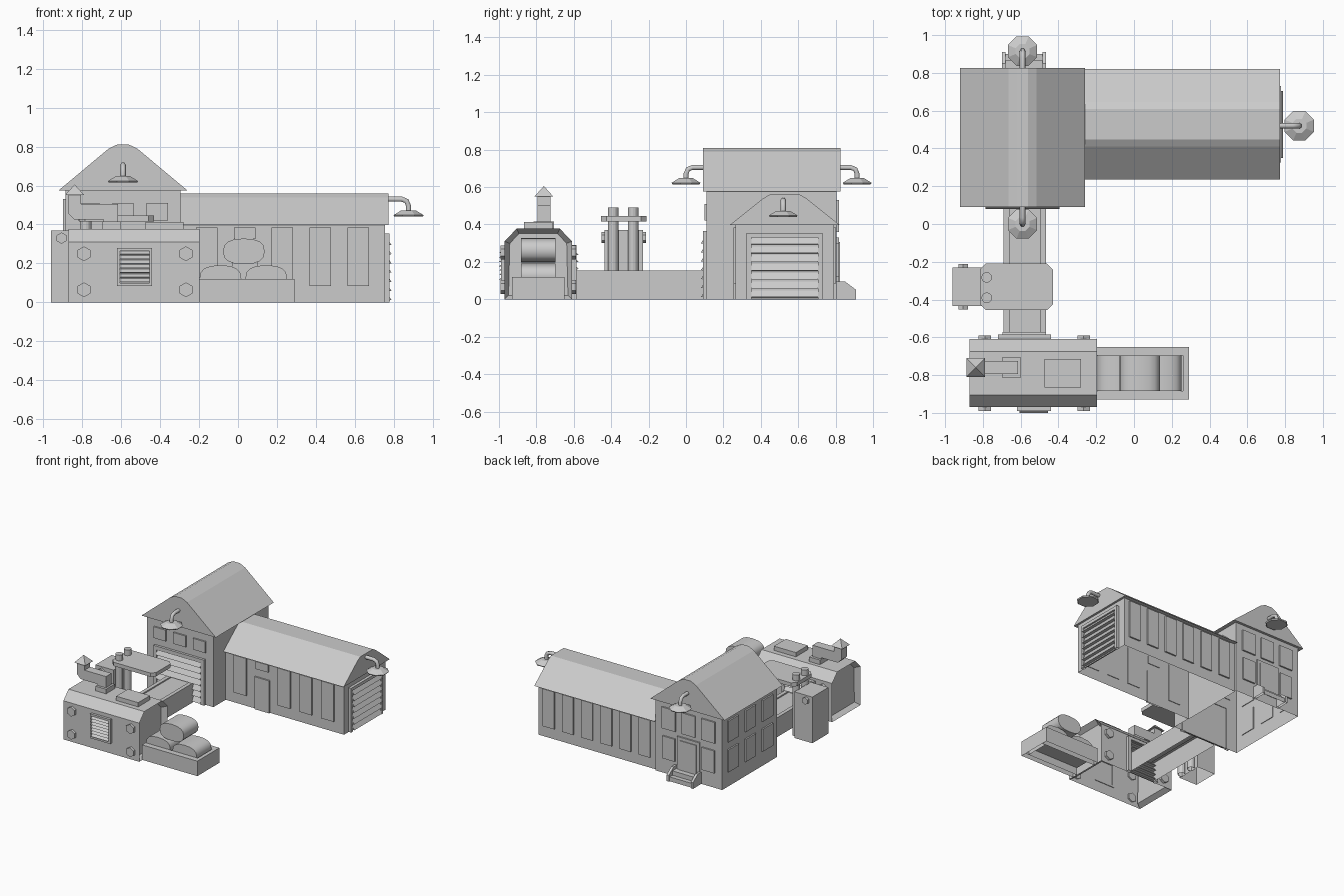
import bpy, bmesh, math
from mathutils import Matrix

cube = bpy.data.objects.get("Cube")
if cube:
    bpy.data.objects.remove(cube)

grey = bpy.data.materials.new("plain grey")
grey.use_nodes = True
grey.diffuse_color = (0.6, 0.6, 0.6, 1)
grey.node_tree.nodes["Principled BSDF"].inputs["Base Color"].default_value = (0.6, 0.6, 0.6, 1)


def finish(name, bm):
    """Leave faces on the ground open, then make the object."""
    bmesh.ops.recalc_face_normals(bm, faces=bm.faces)
    ground = [f for f in bm.faces if all(v.co.z < 0.001 for v in f.verts)]
    bmesh.ops.delete(bm, geom=ground, context='FACES')
    mesh = bpy.data.meshes.new(name)
    bm.to_mesh(mesh)
    bm.free()
    mesh.materials.append(grey)
    ob = bpy.data.objects.new(name, mesh)
    bpy.context.collection.objects.link(ob)
    return ob


def extrude(name, pts, axis, lo, hi, recess=None):
    """Extrude a 2D outline along an axis; recess=(inset, depth) sinks both end faces."""
    place = {'x': lambda a, b, t: (t, a, b), 'y': lambda a, b, t: (a, t, b),
             'z': lambda a, b, t: (a, b, t)}[axis]
    bm = bmesh.new()
    ends = [[bm.verts.new(place(a, b, t)) for a, b in pts] for t in (lo, hi)]
    caps = [bm.faces.new(e) for e in ends]
    n = len(pts)
    for i in range(n):
        j = (i + 1) % n
        bm.faces.new((ends[0][i], ends[0][j], ends[1][j], ends[1][i]))
    bmesh.ops.recalc_face_normals(bm, faces=bm.faces)
    if recess:
        bmesh.ops.inset_individual(bm, faces=caps, thickness=recess[0], depth=0)
        for f in caps:
            bmesh.ops.translate(bm, verts=f.verts, vec=-f.normal * recess[1])
    return finish(name, bm)


def box(name, x0, x1, y0, y1, z0, z1):
    return extrude(name, [(x0, y0), (x1, y0), (x1, y1), (x0, y1)], 'z', z0, z1)


def cylinder(name, r1, r2, depth, loc, sides=8, rot=None):
    bm = bmesh.new()
    m = Matrix.Translation(loc) @ (rot or Matrix())
    bmesh.ops.create_cone(bm, cap_ends=True, segments=sides, radius1=r1, radius2=r2,
                          depth=depth, matrix=m)
    return finish(name, bm)


# A wall is (axis of its normal, outward sign, plane position)
TALL_FRONT, TALL_BACK, TALL_LEFT = ('y', -1, 0.11), ('y', 1, 0.805), ('x', -1, -0.885)
WING_FRONT, WING_BACK, WING_END = ('y', -1, 0.265), ('y', 1, 0.79), ('x', 1, 0.755)
OVEN_FRONT, OVEN_BACK = ('y', -1, -0.97), ('y', 1, -0.61)


def panel(name, wall, u, w, z0, z1, t=0.012):
    axis, s, p = wall
    a, b = sorted((p - s * 0.005, p + s * t))
    if axis == 'y':
        return box(name, u - w / 2, u + w / 2, a, b, z0, z1)
    return box(name, a, b, u - w / 2, u + w / 2, z0, z1)


def slats(name, wall, u, w, z0, z1, count, t0, t1):
    """Saw-tooth louvres across a wall."""
    axis, s, p = wall
    h = (z1 - z0) / count
    pts = [(p, z0)]
    for i in range(count):
        z = z0 + i * h
        pts += [(p + s * t0, z + 0.001), (p + s * t0, z + h * 0.22),
                (p + s * t1, z + h * 0.25), (p + s * t0, z + h)]
    pts.append((p, z1))
    other = 'x' if axis == 'y' else 'y'
    return extrude(name, pts, other, u - w / 2, u + w / 2)


def shutter(name, wall, u, w, z0, z1, rim, count, t=0.02):
    """Framed slatted door or vent; the frame is open below when it stands on the ground."""
    for side in (-1, 1):
        panel(name + "_jamb", wall, u + side * (w - rim) / 2, rim, z0, z1, t)
    panel(name + "_lintel", wall, u, w - 2 * rim, z1 - rim, z1, t)
    low = z0
    if z0 > 0.05:
        panel(name + "_sill", wall, u, w - 2 * rim, z0, z0 + rim, t)
        low = z0 + rim
    slats(name + "_slats", wall, u, w - 2 * rim, low, z1 - rim, count, t * 0.4, t * 1.5)


def lamp(name, wall, u, z, reach):
    """Gooseneck wall lamp with an eight-sided hood."""
    axis, s, p = wall
    def at(d, zz):
        return (u, p + s * d, zz) if axis == 'y' else (p + s * d, u, zz)
    cu = bpy.data.curves.new(name + "_pipe", 'CURVE')
    cu.dimensions = '3D'
    cu.bevel_depth, cu.bevel_resolution, cu.use_fill_caps = 0.015, 1, True
    path = [(0, z), (reach - 0.035, z), (reach - 0.01, z - 0.01), (reach, z - 0.035), (reach, z - 0.06)]
    sp = cu.splines.new('POLY')
    sp.points.add(len(path) - 1)
    for pt, (d, zz) in zip(sp.points, path):
        pt.co = (*at(d, zz), 1)
    cu.materials.append(grey)
    ob = bpy.data.objects.new(name + "_pipe", cu)
    bpy.context.collection.objects.link(ob)
    turn = Matrix.Rotation(math.pi / 8, 4, 'Z')
    cylinder(name + "_hood", 0.084, 0.04, 0.025, at(reach, z - 0.07), 8, turn)
    cylinder(name + "_rim", 0.078, 0.084, 0.008, at(reach, z - 0.086), 8, turn)


def roof(name, mid, half, eave, top, flat, shoulder, axis, lo, hi):
    right = [(half, eave), (shoulder, top - 0.022), (flat, top)]
    pts = [(mid + a, z) for a, z in right] + [(mid - a, z) for a, z in reversed(right)]
    return extrude(name, pts, axis, lo, hi)


# Tall hall
box("tall_hall_walls", -0.885, -0.295, 0.11, 0.805, 0, 0.58)
roof("tall_hall_roof", -0.59, 0.33, 0.575, 0.81, 0.03, 0.075, 'y', 0.09, 0.825)
for u in (-0.765, -0.59, -0.415):
    panel("tall_front_window", TALL_FRONT, u, 0.11, 0.42, 0.51)
    panel("tall_back_window", TALL_BACK, u, 0.12, 0.36, 0.53)
    if u != -0.59:
        panel("tall_back_lower_window", TALL_BACK, u, 0.11, 0.12, 0.3)
for u in (0.24, 0.457, 0.675):
    panel("tall_side_window", TALL_LEFT, u, 0.13, 0.36, 0.53)
    panel("tall_side_lower_window", TALL_LEFT, u, 0.13, 0.12, 0.3)
shutter("tall_front_door", TALL_FRONT, -0.59, 0.45, 0, 0.365, 0.03, 7)
lamp("front_lamp", TALL_FRONT, -0.59, 0.705, 0.11)
lamp("back_lamp", TALL_BACK, -0.59, 0.705, 0.11)

# Back door and steps
panel("back_door_frame", TALL_BACK, -0.59, 0.2, 0.07, 0.33, 0.012)
panel("back_door", TALL_BACK, -0.59, 0.15, 0.07, 0.305, 0.018)
for x in (-0.7, -0.485):
    extrude("step_side", [(0.8, 0), (0.91, 0), (0.91, 0.05), (0.85, 0.095), (0.8, 0.095)],
            'x', x, x + 0.02)
extrude("steps", [(0.8, 0), (0.9, 0), (0.9, 0.035), (0.865, 0.035), (0.865, 0.07), (0.8, 0.07)],
        'x', -0.68, -0.485)

# Long wing
box("wing_walls", -0.3, 0.755, 0.265, 0.79, 0, 0.42)
roof("wing_roof", 0.528, 0.293, 0.398, 0.56, 0.08, 0.118, 'x', -0.295, 0.772)
for i in range(5):
    u = -0.16 + 0.194 * i
    if i == 1:
        panel("wing_small_window", WING_FRONT, u, 0.11, 0.325, 0.385)
        panel("wing_door", WING_FRONT, u, 0.13, 0, 0.26)
    else:
        panel("wing_front_window", WING_FRONT, u, 0.11, 0.085, 0.385)
for i in range(6):
    panel("wing_back_window", WING_BACK, 0.66 - 0.17 * i, 0.1, 0.085, 0.385)
shutter("wing_end_door", WING_END, 0.527, 0.405, 0, 0.355, 0.025, 7, 0.022)
lamp("wing_lamp", WING_END, 0.52, 0.53, 0.12)

# Conveyor with raised rails
extrude("conveyor", [(-0.69, 0), (-0.465, 0), (-0.465, 0.155), (-0.495, 0.155), (-0.495, 0.145),
                     (-0.66, 0.145), (-0.66, 0.155), (-0.69, 0.155)], 'y', -0.61, 0.11)

# Press beside the conveyor
box("press_base", -0.96, -0.8, -0.435, -0.23, 0, 0.37)
px0, px1, py0, py1, c = -0.815, -0.43, -0.455, -0.21, 0.03
extrude("press_arm", [(px0 + c, py0), (px1 - c, py0), (px1, py0 + c), (px1, py1 - c), (px1 - c, py1),
                      (px0 + c, py1), (px0, py1 - c), (px0, py0 + c)], 'z', 0.415, 0.445)
quarter = Matrix.Rotation(math.pi / 2, 4, 'X')
for y in (-0.39, -0.283):
    cylinder("press_piston", 0.028, 0.028, 0.49, (-0.78, y, 0.245), 12)
for y in (-0.44, -0.225):
    cylinder("press_bolt", 0.029, 0.029, 0.024, (-0.905, y, 0.33), 6, quarter)

# Furnace body with recessed ends
extrude("furnace_body", [(-0.97, 0), (-0.61, 0), (-0.61, 0.31), (-0.675, 0.378), (-0.905, 0.378),
                         (-0.97, 0.31)], 'x', -0.87, -0.197, (0.03, 0.04))
for x in (-0.79, -0.267):
    for z in (0.065, 0.25):
        for y in (-0.975, -0.605):
            cylinder("furnace_bolt", 0.038, 0.038, 0.032, (x, y, z), 6, quarter)
shutter("furnace_vent", OVEN_FRONT, -0.53, 0.18, 0.085, 0.28, 0.015, 7, 0.02)
shutter("furnace_outlet", OVEN_BACK, -0.58, 0.28, 0, 0.29, 0.025, 7, 0.025)
box("roof_hatch", -0.475, -0.28, -0.865, -0.715, 0.37, 0.412)

# Flue and chimney
box("flue_base", -0.695, -0.6, -0.815, -0.705, 0.37, 0.415)
extrude("flue", [(-0.69, 0.41), (-0.615, 0.41), (-0.615, 0.505), (-0.805, 0.505), (-0.805, 0.56),
                 (-0.87, 0.56), (-0.87, 0.455), (-0.84, 0.425), (-0.69, 0.425)], 'y', -0.795, -0.725)
cylinder("chimney_cap", 0.07, 0, 0.055, (-0.838, -0.76, 0.578), 4,
         Matrix.Rotation(math.pi / 4, 4, 'Z'))

# Bin with three logs
bin_outer = [(-0.197, -0.93), (0.29, -0.93), (0.29, -0.65), (-0.197, -0.65)]
for x0, x1, y0, y1 in ((-0.2, 0.29, -0.93, -0.885), (-0.2, 0.29, -0.695, -0.65),
                       (0.26, 0.29, -0.885, -0.695)):
    box("bin_side", x0, x1, y0, y1, 0, 0.12)
box("bin_floor", -0.2, 0.26, -0.885, -0.695, 0.06, 0.07)
for name, x, z in (("left_log", -0.09, 0.125), ("right_log", 0.145, 0.125), ("top_log", 0.03, 0.262)):
    outline = [(x + 0.107 * math.copysign(abs(math.cos(a)) ** 0.8, math.cos(a)),
                z + 0.066 * math.copysign(abs(math.sin(a)) ** 0.8, math.sin(a)))
               for a in (i * math.tau / 16 for i in range(16))]
    log = extrude(name, outline, 'y', -0.883, -0.697)
    bpy.context.view_layer.objects.active = log
    log.select_set(True)
    bpy.ops.object.shade_smooth_by_angle(angle=math.radians(35))
    log.select_set(False)
